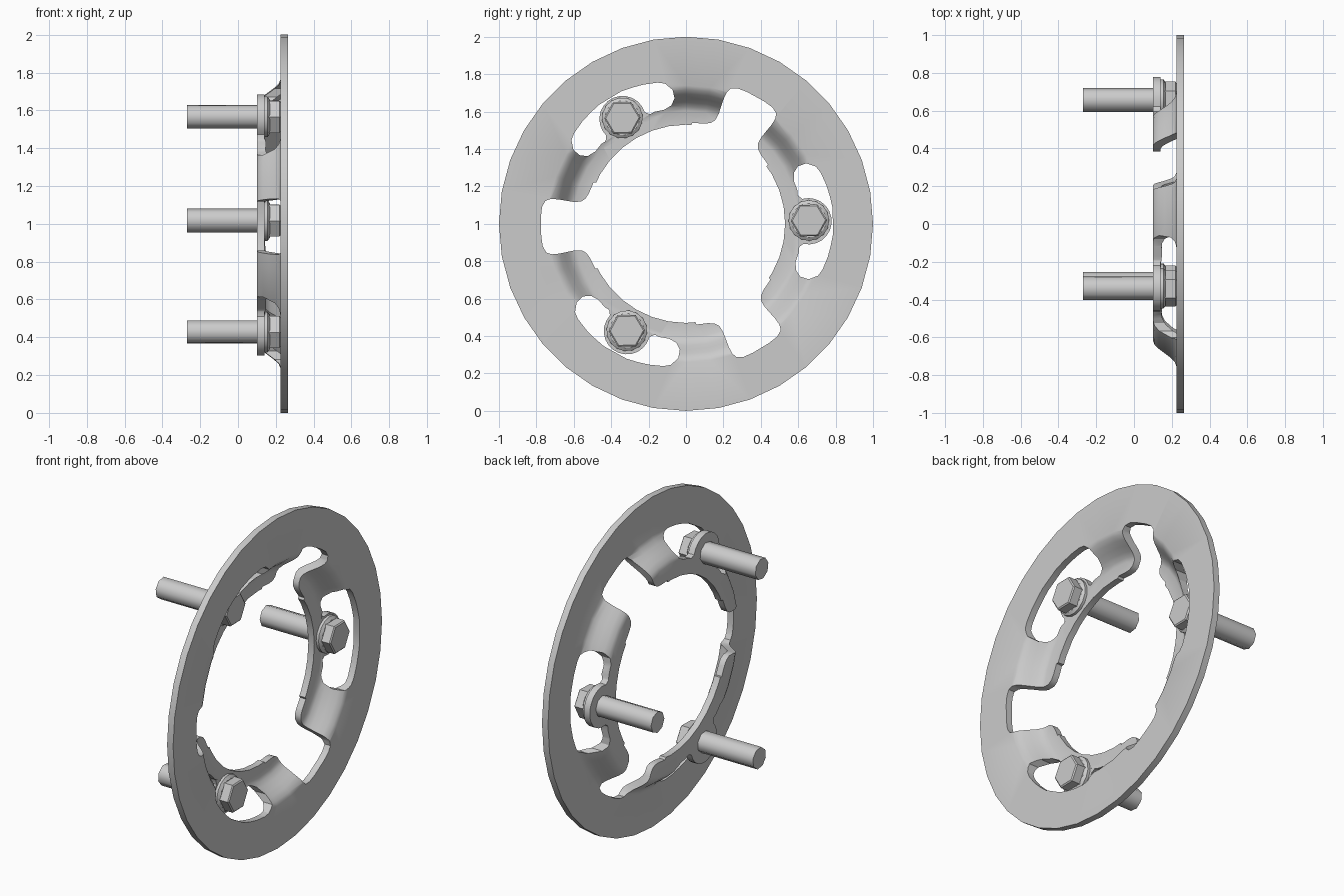
import bpy, bmesh
from math import sin, cos, pi, radians

if "Cube" in bpy.data.objects:
    bpy.data.objects.remove(bpy.data.objects["Cube"])

TILT = radians(1.2)   # whole tab pattern is turned slightly
FLAT0, FLAT1 = 0.10, 0.14       # tab plate back / front
RIM0, RIM1 = 0.225, 0.265       # rim plate back / front


def finish(name, bm):
    bmesh.ops.recalc_face_normals(bm, faces=bm.faces)
    me = bpy.data.meshes.new(name)
    bm.to_mesh(me)
    bm.free()
    ob = bpy.data.objects.new(name, me)
    bpy.context.collection.objects.link(ob)
    return ob


def lathe(name, prof, n, centre=(0, 0), closed=False, turn=0.0):
    """Revolve (x, r) points about an axis along x; open profiles get end caps."""
    bm = bmesh.new()
    rings = [[bm.verts.new((x, centre[0] + r * cos(turn + 2 * pi * i / n),
                            centre[1] + r * sin(turn + 2 * pi * i / n)))
              for i in range(n)] for x, r in prof]
    pairs = list(zip(rings, rings[1:]))
    if closed:
        pairs.append((rings[-1], rings[0]))
    else:
        bm.faces.new(rings[0])
        bm.faces.new(rings[-1])
    for a, b in pairs:
        for i in range(n):
            j = (i + 1) % n
            bm.faces.new((a[i], a[j], b[j], b[i]))
    return finish(name, bm)


def prism(name, pts, ang, x0, x1):
    """Extrude a (radial, tangential) outline along x, turned to an angle."""
    bm = bmesh.new()
    c, s = cos(ang), sin(ang)
    lo, hi = [[bm.verts.new((x, u * c - v * s, 1 + u * s + v * c)) for u, v in pts]
              for x in (x0, x1)]
    bm.faces.new(lo)
    bm.faces.new(hi)
    n = len(pts)
    for i in range(n):
        j = (i + 1) % n
        bm.faces.new((lo[i], lo[j], hi[j], hi[i]))
    return finish(name, bm)


def mirrored(half):
    return half + [(u, -v) for u, v in reversed(half)]


def boolean(target, tool, op):
    bpy.context.view_layer.objects.active = target
    m = target.modifiers.new("cut", 'BOOLEAN')
    m.operation, m.solver, m.object = op, 'EXACT', tool
    bpy.ops.object.modifier_apply(modifier=m.name)
    bpy.data.objects.remove(tool, do_unlink=True)


def smooth(ob):
    bpy.ops.object.select_all(action='DESELECT')
    ob.select_set(True)
    bpy.context.view_layer.objects.active = ob
    bpy.ops.object.shade_smooth_by_angle(angle=radians(32))


def ramp(r0, r1, xa, xb):
    """S-shaped step between two flats."""
    out = []
    for i in range(7):
        t = i / 6
        out.append((xa + (xb - xa) * t * t * (3 - 2 * t), r0 + (r1 - r0) * t))
    return out


# Dished ring: flat rim stepping down to a flat inner band
front = [(FLAT1, 0.53)] + ramp(0.605, 0.74, FLAT1, RIM1) + [(RIM1, 1.0)]
back = [(FLAT0, 0.53)] + ramp(0.63, 0.765, FLAT0, RIM0) + [(RIM0, 1.0)]
ring = lathe("mounting_ring", front + back[::-1], 36, (0, 1), closed=True)

# Outlines of the open gaps, the slots and the bolt bosses
gap = mirrored([(0.775, 0.05), (0.768, 0.105), (0.75, 0.138), (0.72, 0.148),
                (0.68, 0.145), (0.60, 0.13), (0.56, 0.13), (0.535, 0.145),
                (0.515, 0.175), (0.49, 0.23), (0.40, 0.23)])
slot = mirrored([(0.785, 0.07), (0.772, 0.13), (0.755, 0.19), (0.725, 0.26),
                 (0.70, 0.292), (0.65, 0.31), (0.605, 0.295), (0.582, 0.26),
                 (0.582, 0.215), (0.60, 0.165), (0.60, 0.12)])
boss = mirrored([(0.655 + 0.124 * cos(radians(a)), 0.124 * sin(radians(a)))
                 for a in range(8, 105, 16)]
                + [(0.605, 0.135), (0.588, 0.165), (0.57, 0.165)])

for k in range(3):
    a = TILT + k * 2 * pi / 3
    boolean(ring, prism("gap_cutter", gap, a + pi, 0, 0.4), 'DIFFERENCE')
    boolean(ring, prism("slot_cutter", slot, a, 0, 0.4), 'DIFFERENCE')
for k in range(3):
    a = TILT + k * 2 * pi / 3
    boolean(ring, prism("bolt_boss", boss, a, FLAT0, FLAT1), 'UNION')
smooth(ring)

# Flanged hex bolts
for k in range(3):
    a = TILT + k * 2 * pi / 3
    c = (0.657 * cos(a), 1.004 + 0.657 * sin(a))
    shank = lathe(f"bolt_shank_{k + 1}", [(-0.27, 0.064), (0.142, 0.064)], 8, c, turn=a)
    flange = lathe(f"bolt_flange_{k + 1}",
                   [(0.138, 0.109), (0.156, 0.109), (0.168, 0.092)], 16, c, turn=a)
    lathe(f"bolt_head_{k + 1}", [(0.16, 0.097), (0.219, 0.097), (0.225, 0.089)], 6, c, turn=a)
    bpy.ops.object.select_all(action='DESELECT')
    smooth(flange)
    # low-sided shank still shades round
    shank.select_set(True)
    flange.select_set(False)
    bpy.context.view_layer.objects.active = shank
    bpy.ops.object.shade_smooth_by_angle(angle=radians(50))
